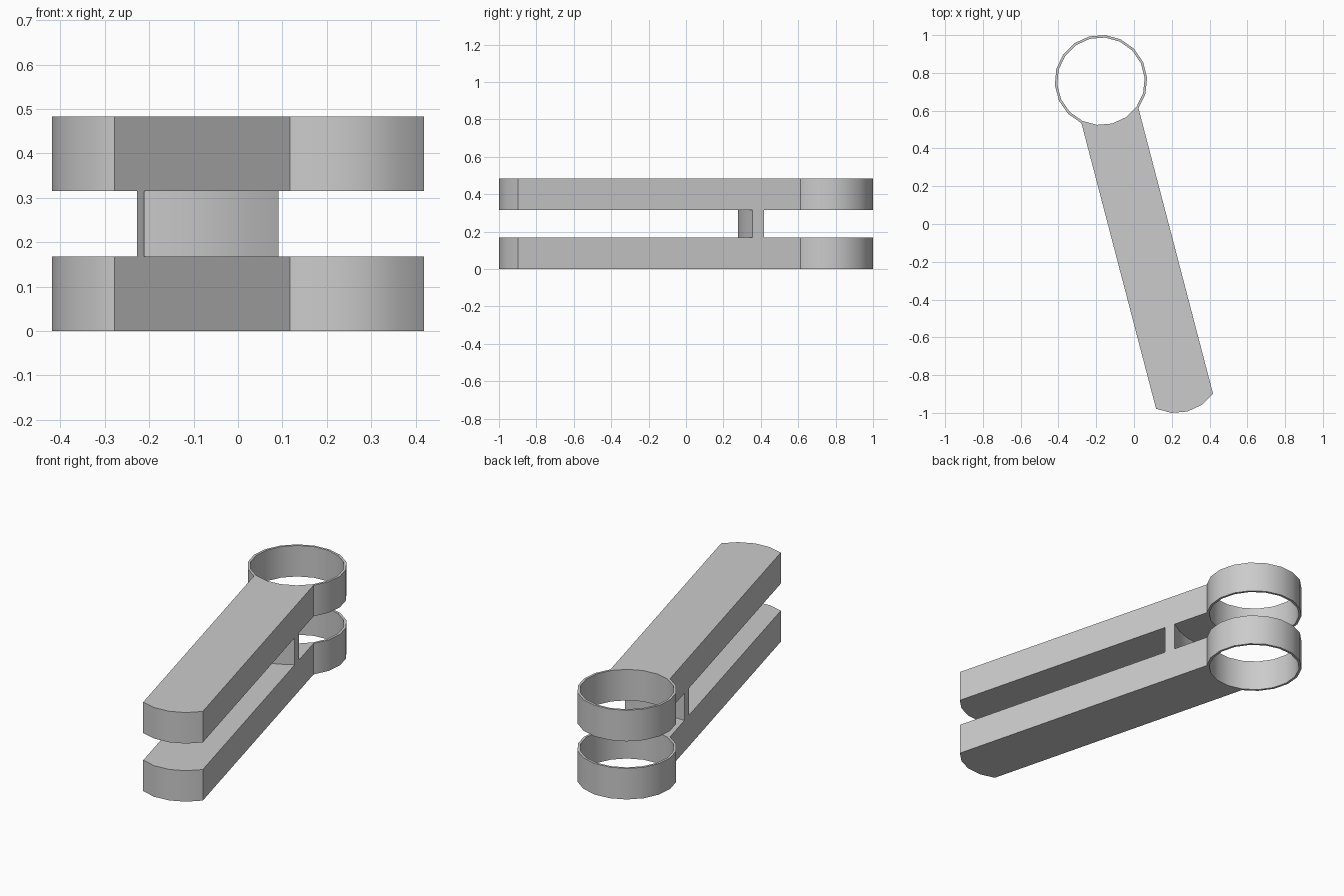
import bpy
import bmesh
from math import sin, cos, asin, atan2, pi, radians
from mathutils import Vector

cube = bpy.data.objects.get("Cube")
if cube:
    bpy.data.objects.remove(cube, do_unlink=True)

grey = bpy.data.materials.new("plain grey")
grey.use_nodes = True
grey.diffuse_color = (0.6, 0.6, 0.6, 1)
grey.node_tree.nodes["Principled BSDF"].inputs["Base Color"].default_value = (0.6, 0.6, 0.6, 1)

RING = Vector((-0.175, 0.756))     # ring centre in plan
TIP = Vector((0.22, -0.756))       # centre of the rounded far end
AXIS = atan2(TIP.y - RING.y, TIP.x - RING.x)
RADIUS = 0.245
INNER = 0.232
HALF_WIDTH = 0.156
THICK = 0.168
UPPER = 0.315
STEPS = 4


def arc(centre, radius, start, end, steps):
    """Plan points along a circular arc."""
    angles = [start + (end - start) * i / steps for i in range(steps + 1)]
    return [centre + radius * Vector((cos(a), sin(a))) for a in angles]


def across(centre, radius):
    """Arc spanning the width of the arm."""
    half = asin(HALF_WIDTH / radius)
    return arc(centre, radius, AXIS - half, AXIS + half, STEPS)


def extrude_strip(name, inner, outer, z0, z1, closed=False):
    """Solid between two matching plan curves, from z0 to z1."""
    bm = bmesh.new()
    rows = [[bm.verts.new((p.x, p.y, z)) for p in curve]
            for curve, z in ((inner, z0), (outer, z0), (outer, z1), (inner, z1))]
    n = len(inner)
    for i in range(n if closed else n - 1):
        j = (i + 1) % n
        for k in range(4):
            a, b = rows[k], rows[(k + 1) % 4]
            bm.faces.new((a[i], a[j], b[j], b[i]))
    if not closed:
        for i in (0, n - 1):
            bm.faces.new([row[i] for row in rows])
    bmesh.ops.recalc_face_normals(bm, faces=bm.faces)
    mesh = bpy.data.meshes.new(name)
    bm.to_mesh(mesh)
    bm.free()
    mesh.materials.append(grey)
    obj = bpy.data.objects.new(name, mesh)
    bpy.context.collection.objects.link(obj)
    bpy.ops.object.select_all(action='DESELECT')
    obj.select_set(True)
    bpy.context.view_layer.objects.active = obj
    bpy.ops.object.shade_smooth_by_angle(angle=radians(30))
    return obj


# Ring outline: vertices line up with the corners of the arm
half = asin(HALF_WIDTH / RADIUS)


def ring_curve(radius):
    joint = arc(RING, radius, AXIS - half, AXIS + half, STEPS)
    rest = arc(RING, radius, AXIS + half, AXIS - half + 2 * pi, 14)
    return joint + rest[1:-1]


# Two matching levels, each an arm with a ring at its back end
for level, z in (("lower", 0), ("upper", UPPER)):
    extrude_strip(level + "_arm", across(RING, RADIUS), across(TIP, RADIUS), z, z + THICK)
    extrude_strip(level + "_ring", ring_curve(INNER), ring_curve(RADIUS), z, z + THICK, True)

# Curved web joining the arms, concentric with the rings
extrude_strip("connecting_web", across(RING, 0.422), across(RING, 0.48), THICK, UPPER)
